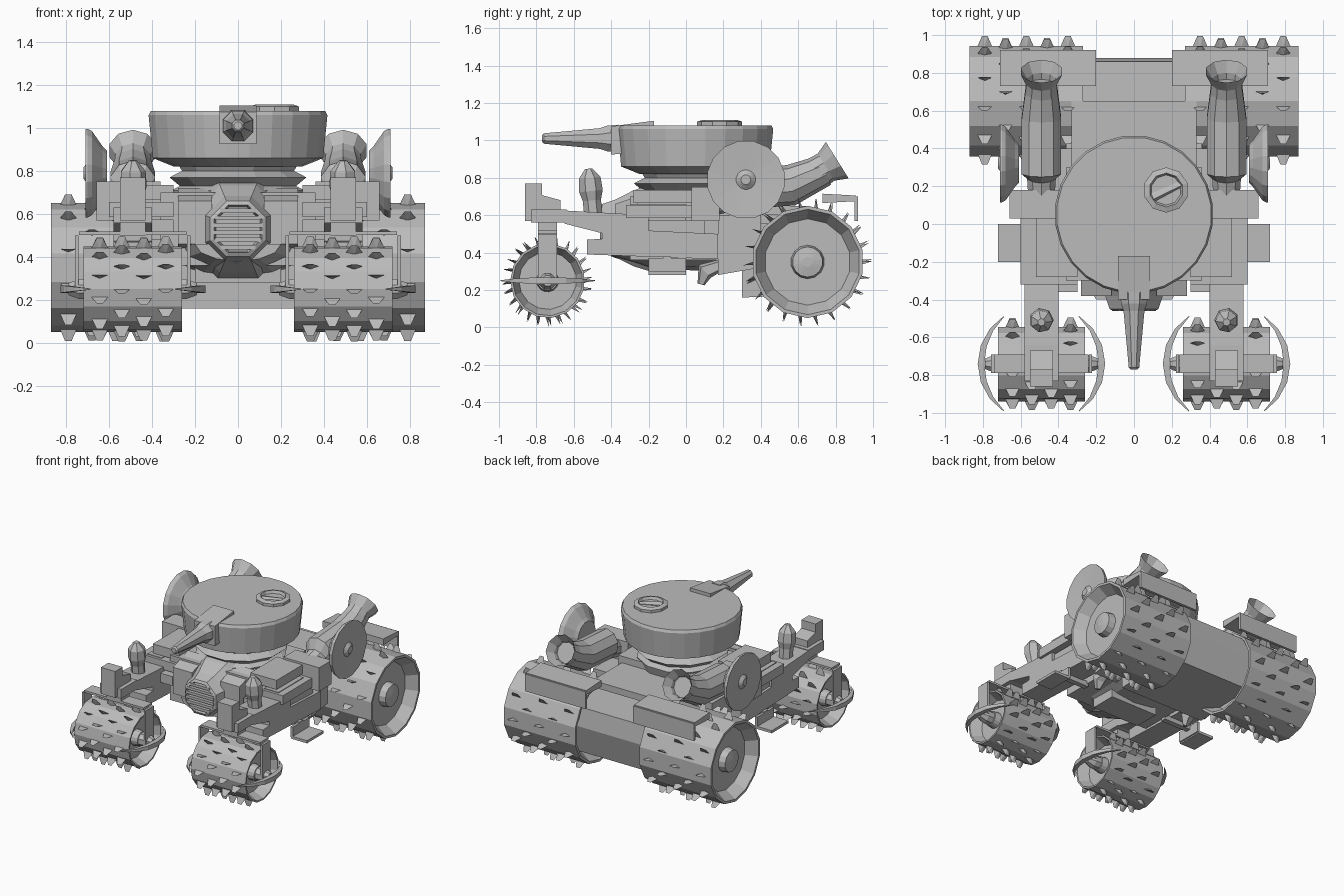
import bpy, bmesh, math, random
from mathutils import Vector

random.seed(4)
if "Cube" in bpy.data.objects:
    bpy.data.objects.remove(bpy.data.objects["Cube"])

# Shared layout
TRACK = 0.49
FRONT_Y, FRONT_RADIUS = -0.74, 0.2
REAR_Y, REAR_RADIUS = 0.65, 0.3
STUD = 0.05
DECK = 0.65
TURRET_TOP, TURRET_RADIUS = 1.08, 0.42
FRONT_AXLE = FRONT_RADIUS + STUD

shade = 0.5
grey = (shade, shade, shade, 1)
material = bpy.data.materials.new("plain grey")
material.use_nodes = True
material.diffuse_color = grey
material.node_tree.nodes["Principled BSDF"].inputs["Base Color"].default_value = grey


def finish(mesh_builder, name, pair):
    bmesh.ops.recalc_face_normals(mesh_builder, faces=mesh_builder.faces)
    mesh = bpy.data.meshes.new(name)
    mesh_builder.to_mesh(mesh)
    mesh_builder.free()
    mesh.materials.append(material)
    part = bpy.data.objects.new(name, mesh)
    bpy.context.collection.objects.link(part)
    if pair:
        part.modifiers.new("Mirror", "MIRROR").use_mirror_merge = False


def skin(name, sections, pair):
    """Bridge equal cross-sections and cap both ends."""
    builder = bmesh.new()
    loops = [[builder.verts.new(point) for point in section] for section in sections]
    count = len(loops[0])
    for near, far in zip(loops, loops[1:]):
        for i in range(count):
            j = (i + 1) % count
            builder.faces.new((near[i], near[j], far[j], far[i]))
    builder.faces.new(loops[0])
    builder.faces.new(loops[-1])
    finish(builder, name, pair)


def around(centre, half):
    return centre - half, centre + half


def prism(name, x_range, profile, pair=False):
    """Side profile of (y, z) points, extruded across x."""
    skin(name, [[(x, y, z) for y, z in profile] for x in x_range], pair)


def box(name, x_range, y_range, z_range, pair=False):
    (front, back), (low, high) = y_range, z_range
    prism(name, x_range, [(front, low), (back, low), (back, high), (front, high)], pair)


def beam(name, x_range, start, end, start_height, end_height, pair=False):
    """Sloping bar between two (y, z) points."""
    (y, z), (end_y, end_z) = start, end
    low, high = around(z, start_height / 2)
    end_low, end_high = around(end_z, end_height / 2)
    prism(name, x_range, [(y, low), (end_y, end_low), (end_y, end_high), (y, high)], pair)


def ring(centre, axis, radius, sides):
    guide = Vector((0, 1, 0)) if abs(axis.x) > 0.9 else Vector((1, 0, 0))
    up = axis.cross(guide).normalized()
    across = up.cross(axis)
    angles = [math.tau * (i + 0.5) / sides for i in range(sides)]
    return [centre + radius * (across * math.cos(a) + up * math.sin(a)) for a in angles]


def lathe(name, origin, axis, sides, profile, pair=False):
    """Turned part from (distance along axis, radius) steps."""
    origin, axis = Vector(origin), Vector(axis).normalized()
    skin(name, [ring(origin + axis * step, axis, radius, sides) for step, radius in profile], pair)


def tube(name, points, radii, sides, pair=False):
    points = [Vector(point) for point in points]
    sections = []
    for i, (point, radius) in enumerate(zip(points, radii)):
        following = points[min(i + 1, len(points) - 1)]
        previous = points[max(i - 1, 0)]
        sections.append(ring(point, (following - previous).normalized(), radius, sides))
    skin(name, sections, pair)


def studs(name, y, radius, x_range, rows, count):
    """Staggered rows of thin leaning fins around a drum."""
    builder = bmesh.new()
    left, right = x_range
    lean = 0.009 / radius
    for row in range(rows):
        x = left + (right - left) * (row + 0.5) / rows
        for k in range(count):
            angle = math.tau * (k + row % 2 / 2) / count + random.uniform(-lean, lean)

            def corner(distance, turn, offset):
                return builder.verts.new((x + offset * STUD, y + distance * math.cos(angle + turn),
                                          radius + STUD + distance * math.sin(angle + turn)))
            low, high = radius * 0.96, radius + STUD * 0.9
            a, b, c = corner(low, -lean, -0.8), corner(low, -lean, 0.8), corner(low, lean, 0)
            d, e = corner(high, lean, -0.3), corner(high, lean, 0.3)
            for corners in ((a, b, e, d), (b, c, e), (c, a, d), (c, d, e), (a, b, c)):
                builder.faces.new(corners)
    finish(builder, name, True)


def drum(name, x, half, y, radius, sides, rows):
    """Wide wheel, dished at both ends, with hubs and studs."""
    hub, dish = radius * 0.3, half - 0.08
    outer_end = [(half, radius), (half, radius * 0.94), (dish, radius * 0.77), (dish, hub),
                 (half - 0.03, hub * 0.9), (half - 0.02, hub * 0.3)]
    inner_end = [(-step, size) for step, size in reversed(outer_end)]
    lathe(name, (x, y, radius + STUD), (1, 0, 0), sides, inner_end + outer_end, True)
    studs(name + "_studs", y, radius, around(x, half - STUD / 2), rows, sides - 3)


# Wheels
drum("rear_wheel", 0.57, 0.3, REAR_Y, REAR_RADIUS, 14, 5)
drum("front_wheel", TRACK, 0.23, FRONT_Y, FRONT_RADIUS, 15, 4)

# Front axle, fork and curved blades
lathe("front_axle", (TRACK, FRONT_Y, FRONT_AXLE), (1, 0, 0), 8,
      [(-0.3, 0.03), (-0.25, STUD), (0.25, STUD), (0.3, 0.03)], True)
fork_y = around(FRONT_Y, STUD)
box("fork_bridge", around(TRACK, 0.25), fork_y, around(0.51, 0.008), True)
for label, side in (("inner", -1), ("outer", 1)):
    box(label + "_fork_leg", around(TRACK + side * 0.26, 0.008), fork_y, (FRONT_AXLE, 0.5), True)
    angles = [0.3 * i for i in range(-3, 4)]
    path = [(TRACK + side * 0.32 * math.cos(a), FRONT_Y + 0.32 * math.sin(a), FRONT_AXLE) for a in angles]
    tube(label + "_blade", path, [0.025 * math.cos(1.6 * a) for a in angles], 4, True)

# Suspension arms with raised front posts
arm_x = around(TRACK, 0.09)
post_x = around(TRACK, 0.06)
beam("front_arm", arm_x, (-0.65, 0.59), (-0.2, 0.52), 0.07, 0.16, True)
box("arm_tip", arm_x, (-0.83, -0.64), (0.56, 0.63), True)
beam("front_post", post_x, (-0.86, 0.67), (-0.77, 0.67), 0.2, 0.2, True)
beam("post_foot", post_x, (-0.78, 0.65), (-0.67, 0.63), 0.12, 0.1, True)
box("arm_knuckle", post_x, fork_y, (0.5, 0.58), True)
beam("side_pod", arm_x, (-0.53, 0.43), (0.17, 0.43), 0.08, 0.13, True)
beam("pod_ridge", arm_x, (-0.45, 0.48), (0.17, 0.47), 0.1, 0.06, True)
box("arm_cover", post_x, (-0.3, 0), (0.5, 0.66), True)

# Lamps on the arms
lathe("lamp", (TRACK, FRONT_Y / 1.5, 0.58), (0, -0.1, 1), 7,
      [(0, STUD), (0.1, STUD), (0.15, 0.065), (0.22, 0.06), (0.27, 0.02)], True)

# Hull with a rounded keel
hull_x = around(0, 0.36)
box("hull", hull_x, (-0.3, 0.3), (0.36, 0.7))
bowl = [math.pi * i / 6 for i in range(7)]
skin("keel", [[(width * math.cos(a), y, 0.46 - depth * math.sin(a)) for a in bowl]
              for y, width, depth in ((-0.4, 0.2, 0.08), (-0.2, 0.32, 0.15), (0.32, 0.34, 0.16))], False)
box("belly_plate", around(0, 0.2), (-0.2, 0), (0.28, 0.36))
prism("rear_housing", hull_x, [(0.3, 0.16), (0.3, 0.56), (0.86, 0.54), (0.88, 0.4), (0.82, 0.18)])
box("rear_deck", around(0, 0.33), (0.1, DECK), (0.6, DECK))
box("deck_support", around(0, 0.3), (0.1, 0.55), (0.5, 0.62))
beam("hull_side_slab", (0.3, 0.5), (0.17, 0.44), (0.4, 0.46), 0.32, 0.28, True)
box("belly_step", (0.59, 0.72), (-0.2, 0), around(0.29, 0.01), True)
box("step_wall", (0.58, 0.6), (-0.2, 0), (0.29, 0.37), True)
box("step_bracket", (0.35, 0.6), (-0.12, -0.08), (0.34, 0.38), True)
tube("belly_hook", [(0.4, 0.2, 0.34), (0.4, 0.1, 0.3), (0.4, 0.08, 0.23)], (0.03, STUD, 0.02), 5, True)

# Rounded nose with barred grille
nose_z, nose_tip = 0.53, -0.46
lathe("nose", (0, nose_tip, nose_z), (0, 1, 0), 8,
      [(0.03, 0.02), (0.03, 0.11), (0, 0.12), (0.01, 0.14), (0.08, 0.165), (0.18, 0.22), (0.3, 0.26)])
for i in range(6):
    rise = 0.034 * (i - 2.5)
    half = math.sqrt(0.014 - rise * rise)
    box("grille_bar", around(0, half), (nose_tip, nose_tip + 0.04), around(nose_z + rise, 0.01))
beam("nose_cheek", (0.12, 0.28), (-0.38, 0.56), (-0.2, 0.57), 0.2, 0.3, True)

# Stacked engine boxes
for i, reach in enumerate((0.56, 0.6, 0.52)):
    level = 0.54 + 0.08 * i
    box("engine_box", (0.3, reach), (-0.36 + 0.04 * i, 0.1 - 0.03 * i), around(level, 0.035), True)
box("engine_block", (0.3, 0.5), (-0.26, 0.1), (0.48, 0.72), True)
box("side_bracket", (0.36, 0.66), (0.03, 0.18), (0.57, 0.75), True)

# Exhaust pipes with open flared mouths
tube("exhaust", [(TRACK, y, z) for y, z in ((0.1, 0.66), (0.25, 0.7), (0.27, 0.74), (0.56, 0.76), (0.74, 0.84))],
     (0.07, 0.08, 0.11, 0.11, 0.085), 10, True)
lathe("exhaust_mouth", (TRACK, 0.69, 0.82), (0, 0.8, 0.5), 10,
      [(0, 0.09), (0.07, 0.085), (0.14, 0.115), (0.08, 0.08), (0.03, 0.07)], True)

# Side discs with a domed back
disc = 0.21
lathe("side_disc", (0.7, 0.32, 0.79), (1, 0, 0), 16,
      [(-0.09, disc / 2), (-0.07, disc * 0.6), (-0.02, disc * 0.95), (0, disc), (0.01, disc),
       (0, disc / 4), (0.02, disc / 8)], True)

# Rear fenders with a hanging flap
fender_x = (0.2, 0.71)
beam("rear_fender", fender_x, (0.73, 0.69), (0.91, 0.69), 0.05, 0.03, True)
box("fender_flap", fender_x, (0.9, 0.92), (0.57, 0.7), True)

# Turret, neck and hatch
up = (0, 0, 1)
lathe("turret_neck", (0, 0.04, DECK), up, 12,
      [(0, 0.3), (0.06, 0.32), (0.08, 0.28), (0.12, 0.33), (0.15, 0.27), (0.2, 0.3)])
lathe("turret", (0, 0.05, TURRET_TOP), up, 24,
      [(-0.26, 0.3), (-0.22, TURRET_RADIUS - 0.02), (-0.02, TURRET_RADIUS), (0, TURRET_RADIUS - 0.01)])
lathe("hatch", (0.17, 0.18, TURRET_TOP), up, 10, [(0, 0.12), (0.02, 0.12), (0.03, 0.09), (0.01, 0.08)])
tube("hatch_handle", [(0.1, 0.14, TURRET_TOP), (0.27, 0.22, TURRET_TOP)], (0.03, 0.02), 5)

# Gun mount and tapering barrel
beam("gun_mount", around(0, 0.085), (-0.4, 1), (-0.17, 1.02), 0.15, 0.17)
lathe("barrel", (0, -0.36, 1.01), (0, -1, 0), 8, [(0, 0.08), (0.06, 0.075), (0.1, 0.06), (0.4, 0.03), (0.41, 0.02)])
